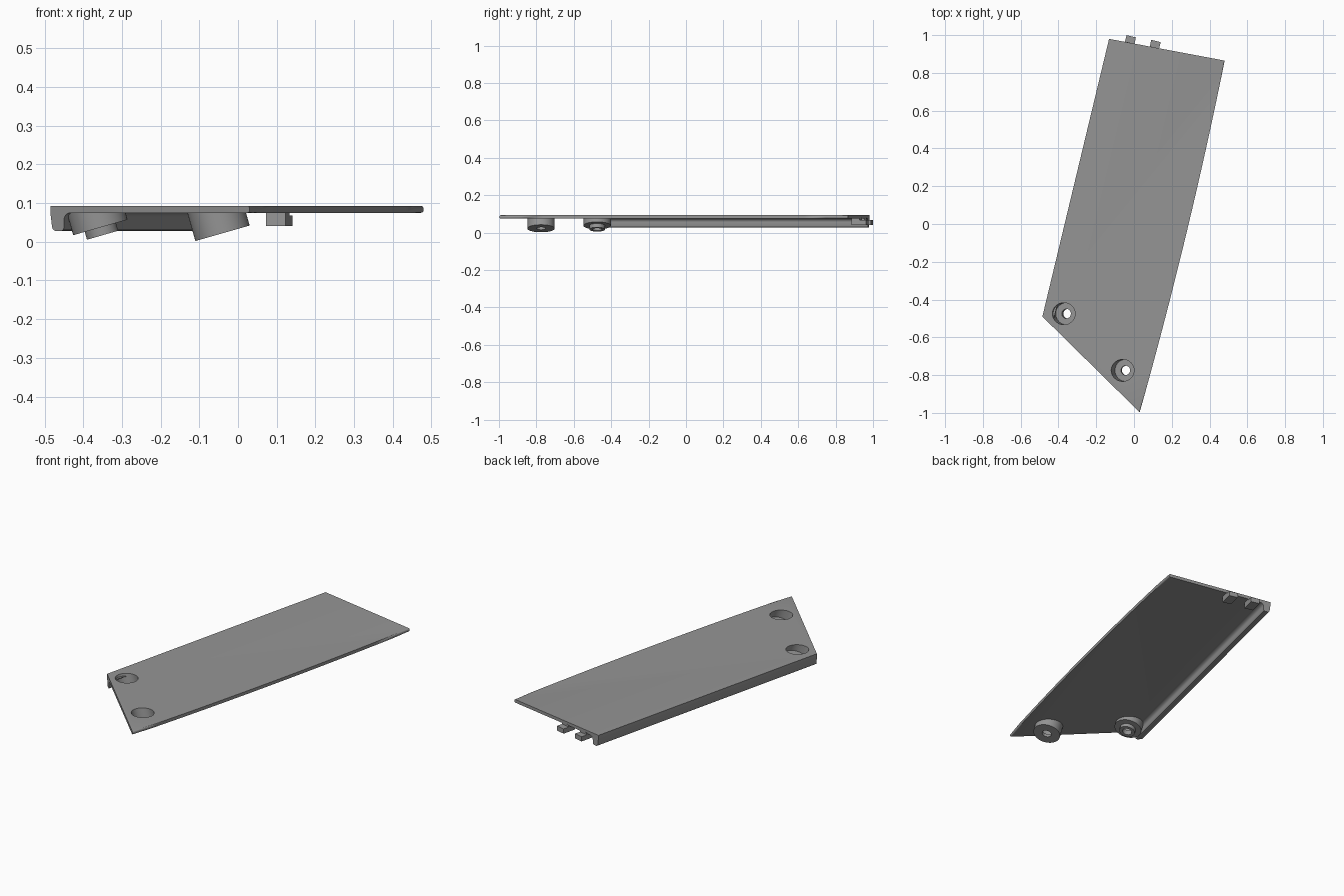
import bpy, bmesh, math
from mathutils import Vector

if "Cube" in bpy.data.objects:
    bpy.data.objects.remove(bpy.data.objects["Cube"])

Z_LOW, Z_TOP = 0.075, 0.093
FRONT_LEFT, FRONT_TIP = Vector((-0.485, -0.49)), Vector((0.03, -0.997))
BACK_RIGHT, BACK_LEFT = Vector((0.48, 0.865)), Vector((-0.132, 0.98))
TILT = math.radians(16)
AXIS = Vector((math.sin(TILT), 0, -math.cos(TILT)))    # screw direction, pointing down
SIDE = Vector((math.cos(TILT), 0, math.sin(TILT)))

grey = bpy.data.materials.new("mid grey")
grey.diffuse_color = (0.3, 0.3, 0.3, 1)
grey.use_nodes = True
grey.node_tree.nodes["Principled BSDF"].inputs["Base Color"].default_value = grey.diffuse_color


def finish(name, bm, smooth=True):
    bmesh.ops.recalc_face_normals(bm, faces=bm.faces[:])
    mesh = bpy.data.meshes.new(name)
    bm.to_mesh(mesh)
    bm.free()
    mesh.materials.append(grey)
    obj = bpy.data.objects.new(name, mesh)
    bpy.context.collection.objects.link(obj)
    if smooth:
        bpy.ops.object.select_all(action='DESELECT')
        obj.select_set(True)
        bpy.context.view_layer.objects.active = obj
        bpy.ops.object.shade_smooth_by_angle(angle=math.radians(35))
    return obj


def skin(bm, rings, close_ends):
    """Join successive closed rings with quads; cap or loop the ends."""
    loops = [[bm.verts.new(p) for p in r] for r in rings]
    n = len(loops[0])
    pairs = list(zip(loops, loops[1:]))
    if close_ends:
        bm.faces.new(loops[0])
        bm.faces.new(loops[-1])
    else:
        pairs.append((loops[-1], loops[0]))
    for a, b in pairs:
        for i in range(n):
            j = (i + 1) % n
            bm.faces.new((a[i], a[j], b[j], b[i]))


def ring(centre, radius, z=None, n=48):
    """Circle square to the tilted axis, optionally slid along it to a level z."""
    pts = []
    for i in range(n):
        t = 2 * math.pi * i / n
        p = centre + radius * (math.cos(t) * SIDE + math.sin(t) * Vector((0, 1, 0)))
        if z is not None:
            p = p + AXIS * ((z - p.z) / AXIS.z)
        pts.append(p)
    return pts


# cover plate: bowed right edge, rounded over
bm = bmesh.new()
mid = (FRONT_TIP + BACK_RIGHT) / 2 + Vector((0.035, -0.008))
N = 16
outline = [FRONT_LEFT]
for i in range(N + 1):
    t = i / N
    outline.append((1 - t) ** 2 * FRONT_TIP + 2 * t * (1 - t) * mid + t * t * BACK_RIGHT)
outline.append(BACK_LEFT)
skin(bm, [[(p.x, p.y, z) for p in outline] for z in (Z_LOW, Z_TOP)], True)
bow = [(p.x, p.y) for p in outline[1:-1]]


def on_bow(v):
    return any(abs(v.co.x - x) + abs(v.co.y - y) < 1e-5 for x, y in bow)


edges = [e for e in bm.edges if all(on_bow(v) for v in e.verts)
         and abs(e.verts[0].co.z - e.verts[1].co.z) < 1e-5]
bmesh.ops.bevel(bm, geom=edges, offset=0.0075, segments=4, profile=0.5, affect='EDGES')
plate = finish("cover_plate", bm, smooth=False)

# screw bosses: hollow tilted cups, (radius, height above the bottom) profile
RECESS = 0.058
bosses = {
    "front_boss": (Vector((-0.04, -0.775, 0.022)),
                   [(0.073, 0), (0.025, 0), (0.025, 0.018), (RECESS, 0.018)]),
    "left_boss": (Vector((-0.35, -0.475, 0.017)),
                  [(0.073, 0.021), (0.042, 0.021), (0.042, 0), (0.025, 0),
                   (0.025, 0.03), (RECESS, 0.03)]),
}
for name, (base, profile) in bosses.items():
    bm = bmesh.new()
    rings = [ring(base, 0.073, 0.082)]
    rings += [ring(base - AXIS * h, r) for r, h in profile]
    rings.append(ring(base, RECESS, 0.082))
    skin(bm, rings, False)
    finish(name, bm)

    # matching opening in the plate
    bm = bmesh.new()
    skin(bm, [ring(base, RECESS, 0.05), ring(base, RECESS, 0.12)], True)
    cutter = finish(name + "_cutter", bm, smooth=False)
    cutter.hide_render = True
    cutter.hide_viewport = True
    mod = plate.modifiers.new(name + "_opening", 'BOOLEAN')
    mod.operation = 'DIFFERENCE'
    mod.solver = 'EXACT'
    mod.object = cutter

bpy.ops.object.select_all(action='DESELECT')
plate.select_set(True)
bpy.context.view_layer.objects.active = plate
for mod in list(plate.modifiers):
    bpy.ops.object.modifier_apply(modifier=mod.name)
bpy.ops.object.shade_smooth_by_angle(angle=math.radians(35))

# side lip: (inward offset, height) section, mitred to the end edges of the plate
section = [(0, 0.08), (0, Z_LOW), (0.005, 0.04)]
section += [(0.017 - 0.012 * math.cos(a), 0.04 - 0.012 * math.sin(a))
            for a in (math.pi / 6, math.pi / 3, math.pi / 2)]
section += [(0.034 + 0.008 * math.sin(a), 0.036 - 0.008 * math.cos(a))
            for a in (0, math.pi / 4, math.pi / 2)]
section += [(0.062 - 0.02 * math.cos(a), 0.055 + 0.02 * math.sin(a))
            for a in (i * math.pi / 12 for i in range(7))]
section.append((0.062, 0.08))
along = (BACK_LEFT - FRONT_LEFT).normalized()
inward = Vector((along.y, -along.x))
ends = []
for corner, other in ((FRONT_LEFT, FRONT_TIP), (BACK_LEFT, BACK_RIGHT)):
    d = (other - corner).normalized()
    d = d / d.dot(inward)
    ends.append([(corner.x + d.x * o, corner.y + d.y * o, z) for o, z in section])
bm = bmesh.new()
skin(bm, ends, True)
finish("side_lip", bm)

# locating tabs: hooked section hanging under the back edge
hook = [(0, 0.08), (0, 0.041), (0.08, 0.041), (0.08, 0.068), (0.045, 0.068), (0.045, 0.08)]
for name, start in (("left_tab", Vector((-0.058, 0.922))), ("right_tab", Vector((0.073, 0.897)))):
    across = Vector((inward.x, inward.y)) * 0.051
    bm = bmesh.new()
    skin(bm, [[(*(start + along * y + across * k), z) for y, z in hook] for k in (0, 1)], True)
    finish(name, bm, smooth=False)
